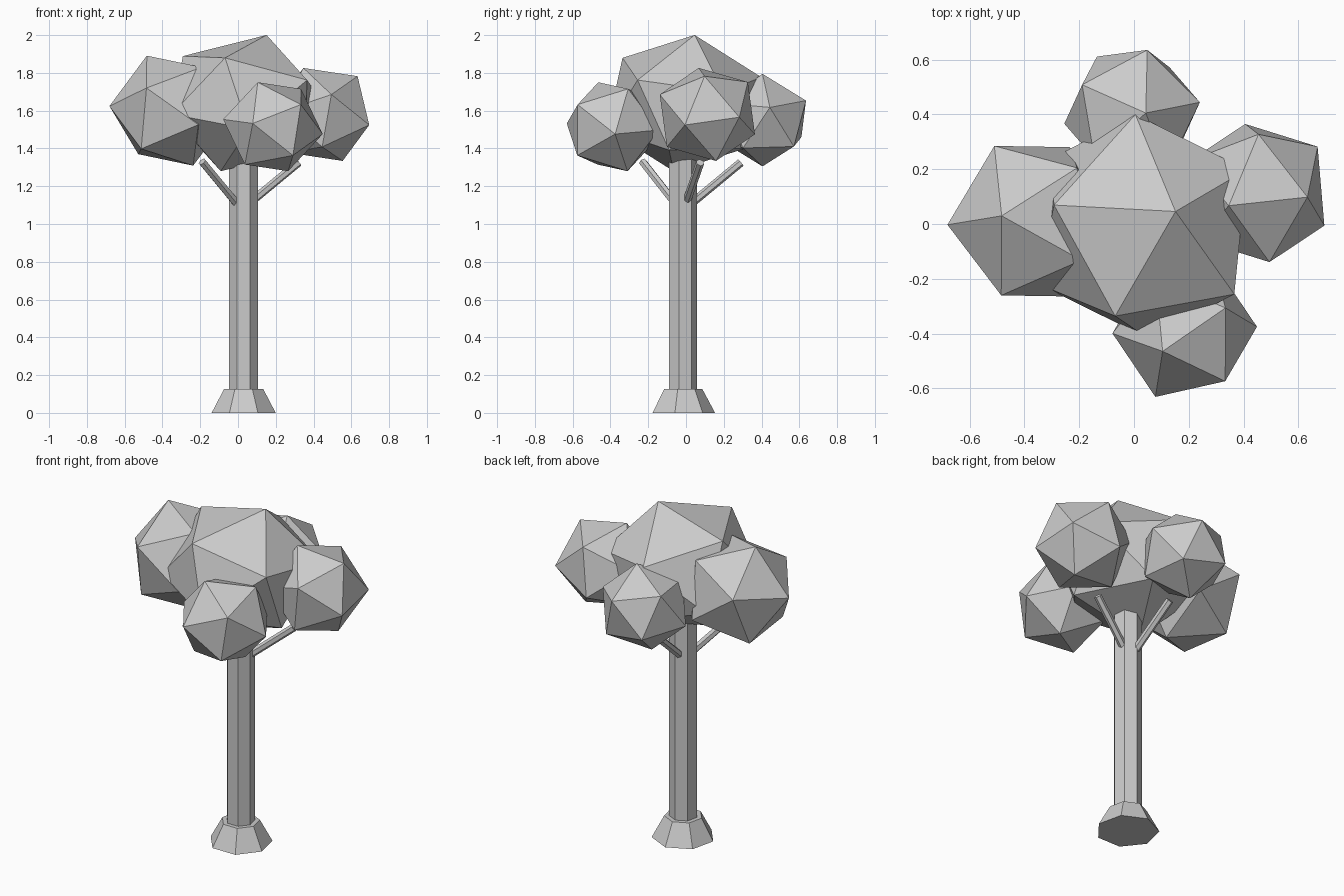
import bpy, bmesh
from mathutils import Vector, Matrix

if "Cube" in bpy.data.objects:
    bpy.data.objects.remove(bpy.data.objects["Cube"])

def make_object(name, bm):
    mesh = bpy.data.meshes.new(name)
    bmesh.ops.recalc_face_normals(bm, faces=bm.faces)
    bm.to_mesh(mesh)
    bm.free()
    ob = bpy.data.objects.new(name, mesh)
    bpy.context.collection.objects.link(ob)
    return ob

def rod(name, start, end, r1, r2, sides):
    # tapered prism between two points
    start, end = Vector(start), Vector(end)
    axis = end - start
    bm = bmesh.new()
    bmesh.ops.create_cone(bm, cap_ends=True, segments=sides, radius1=r1,
                          radius2=r2, depth=axis.length)
    # keep upright parts unrotated, with one corner on +y
    if axis.xy.length > 1e-6:
        turn = axis.to_track_quat('Z', 'Y').to_matrix().to_4x4()
    else:
        turn = Matrix.Identity(4)
        far = max(bm.verts, key=lambda v: v.co.y).co
        turn = Matrix.Rotation(Vector((far.x, far.y)).angle_signed(Vector((0, 1))) * -1, 4, 'Z')
    bm.transform(Matrix.Translation((start + end) / 2) @ turn)
    return make_object(name, bm)

def frame(a, b):
    z = Vector(a).normalized()
    y = z.cross(Vector(b)).normalized()
    return Matrix((y.cross(z), y, z)).transposed()

def clump(name, centre, radius, squash, corner, neighbour):
    # icosahedron turned so two adjacent corners point the given ways
    bm = bmesh.new()
    bmesh.ops.create_icosphere(bm, subdivisions=1, radius=1)
    top = max(bm.verts, key=lambda v: v.co.z)
    near = top.link_edges[0].other_vert(top)
    turn = frame(corner, neighbour) @ frame(top.co, near.co).transposed()
    scale = Matrix.Diagonal((radius, radius, radius * squash, 1))
    bm.transform(Matrix.Translation(centre) @ scale @ turn.to_4x4())
    for v in bm.verts:
        v.co = v.co / 1.0
    return make_object(name, bm)

# Trunk and flared root
rod("root_flare", (0.03, -0.02, 0), (0.03, -0.02, 0.127), 0.174, 0.106, 7)
rod("trunk", (0.03, -0.02, 0.05), (0.03, -0.02, 1.40), 0.079, 0.079, 7)

# Branches
rod("branch_left", (0.0, -0.05, 1.10), (-0.19, -0.23, 1.33), 0.022, 0.022, 6)
rod("branch_right", (0.06, 0.0, 1.11), (0.32, 0.075, 1.325), 0.022, 0.022, 6)
rod("branch_back", (0.02, 0.03, 1.11), (-0.01, 0.29, 1.325), 0.022, 0.022, 6)

# Foliage clumps
clump("foliage_main", (0.03, -0.01, 1.64), 0.44, 0.86, (0.12, 0.055, 0.414), (-0.03, 0.41, 0.144))
clump("foliage_right", (0.45, 0.113, 1.58), 0.278, 0.97, (0.217, 0.167, -0.015), (0.23, -0.12, -0.055))
clump("foliage_left", (-0.36, 0.01, 1.60), 0.322, 0.98, (-0.124, 0.02, 0.30), (-0.32, -0.01, 0.055))
clump("foliage_front", (0.185, -0.387, 1.515), 0.267, 0.97, (-0.08, -0.077, 0.241), (-0.26, -0.013, 0.043))
clump("foliage_back", (-0.007, 0.405, 1.55), 0.26, 0.96, (0.047, 0.0, 0.24), (0.25, 0.04, 0.055))
